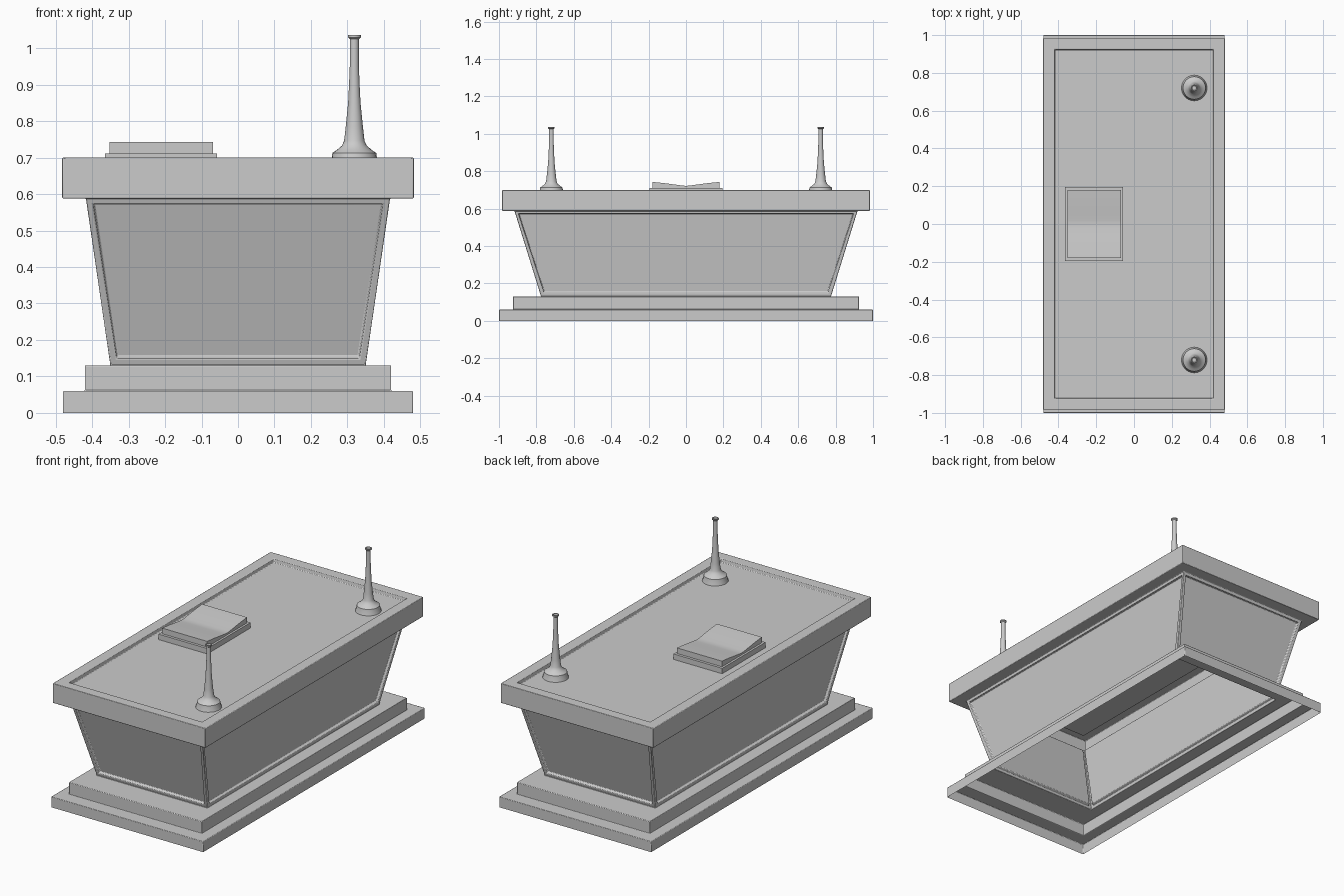
import bpy, bmesh, math

if "Cube" in bpy.data.objects:
    bpy.data.objects.remove(bpy.data.objects["Cube"])


def finish(name, bm, bevel=0.0, angle=30):
    bmesh.ops.recalc_face_normals(bm, faces=bm.faces)
    mesh = bpy.data.meshes.new(name)
    bm.to_mesh(mesh)
    bm.free()
    obj = bpy.data.objects.new(name, mesh)
    bpy.context.collection.objects.link(obj)
    bpy.ops.object.select_all(action='DESELECT')
    obj.select_set(True)
    bpy.context.view_layer.objects.active = obj
    bpy.ops.object.shade_smooth_by_angle(angle=math.radians(angle))
    if bevel:
        mod = obj.modifiers.new("soft_edges", 'BEVEL')
        mod.width = bevel
        mod.segments = 2
        mod.limit_method = 'ANGLE'
    return obj


# Altar: one open-bottomed shell lofted through rectangles (half x, half y, z)
rings = [
    (0.48, 1.0, 0), (0.48, 1.0, 0.06),
    (0.42, 0.925, 0.06), (0.42, 0.925, 0.13),
    (0.35, 0.775, 0.13), (0.417, 0.917, 0.588),
    (0.482, 0.983, 0.588), (0.482, 0.983, 0.70),
    (0.421, 0.925, 0.70), (0.417, 0.921, 0.68),
]
bm = bmesh.new()
loops = [[bm.verts.new((sx * x, sy * y, z))
          for sx, sy in ((-1, -1), (1, -1), (1, 1), (-1, 1))] for x, y, z in rings]
panels = []
for level, (low, high) in enumerate(zip(loops, loops[1:])):
    for i in range(4):
        j = (i + 1) % 4
        face = bm.faces.new((low[i], low[j], high[j], high[i]))
        if level == 4:
            panels.append(face)
bm.faces.new(loops[-1])
bm.normal_update()

# Recessed side panels on the tapered body
bmesh.ops.inset_individual(bm, faces=panels, thickness=0.025, depth=0)
bmesh.ops.inset_individual(bm, faces=panels, thickness=0.005, depth=-0.015)
finish("altar", bm, bevel=0.003)

# Book cover
bm = bmesh.new()
bmesh.ops.create_cube(bm, size=1)
for v in bm.verts:
    v.co = (-0.211 + v.co.x * 0.308, v.co.y * 0.39, 0.695 + v.co.z * 0.032)
finish("book_cover", bm)

# Open pages: a shallow valley profile extruded along x
half = [(0.18, 0.743), (0.12, 0.737), (0.06, 0.729), (0.02, 0.7235)]
profile = [(-0.18, 0.71)] + [(-y, z) for y, z in half] + [(0, 0.722)]
profile += half[::-1] + [(0.18, 0.71)]
bm = bmesh.new()
end = bm.faces.new([bm.verts.new((-0.353, y, z)) for y, z in profile])
ext = bmesh.ops.extrude_face_region(bm, geom=[end], use_keep_orig=True)
bmesh.ops.translate(bm, vec=(0.284, 0, 0),
                    verts=[g for g in ext["geom"] if isinstance(g, bmesh.types.BMVert)])
finish("book_pages", bm)

# Candlesticks: lathed profile (radius, z)
stick = [(0, 0.68), (0.068, 0.68), (0.062, 0.70), (0.060, 0.713), (0.048, 0.721),
         (0.034, 0.733), (0.028, 0.746), (0.0235, 0.785), (0.017, 0.85), (0.0145, 0.90),
         (0.0125, 0.95), (0.0125, 1.025), (0.018, 1.030), (0.018, 1.036),
         (0.013, 1.036), (0.011, 1.026), (0, 1.026)]
for side, label in ((-1, "front"), (1, "back")):
    bm = bmesh.new()
    verts = [bm.verts.new((0.319 + r, side * 0.72, z)) for r, z in stick]
    edges = [bm.edges.new(pair) for pair in zip(verts, verts[1:])]
    verts[0].co.x = verts[-1].co.x = 0.319
    bmesh.ops.spin(bm, geom=verts + edges, cent=(0.319, side * 0.72, 0), axis=(0, 0, 1),
                   angle=2 * math.pi, steps=24, use_duplicate=False)
    bmesh.ops.remove_doubles(bm, verts=bm.verts, dist=0.0001)
    finish(label + "_candlestick", bm, angle=35)
